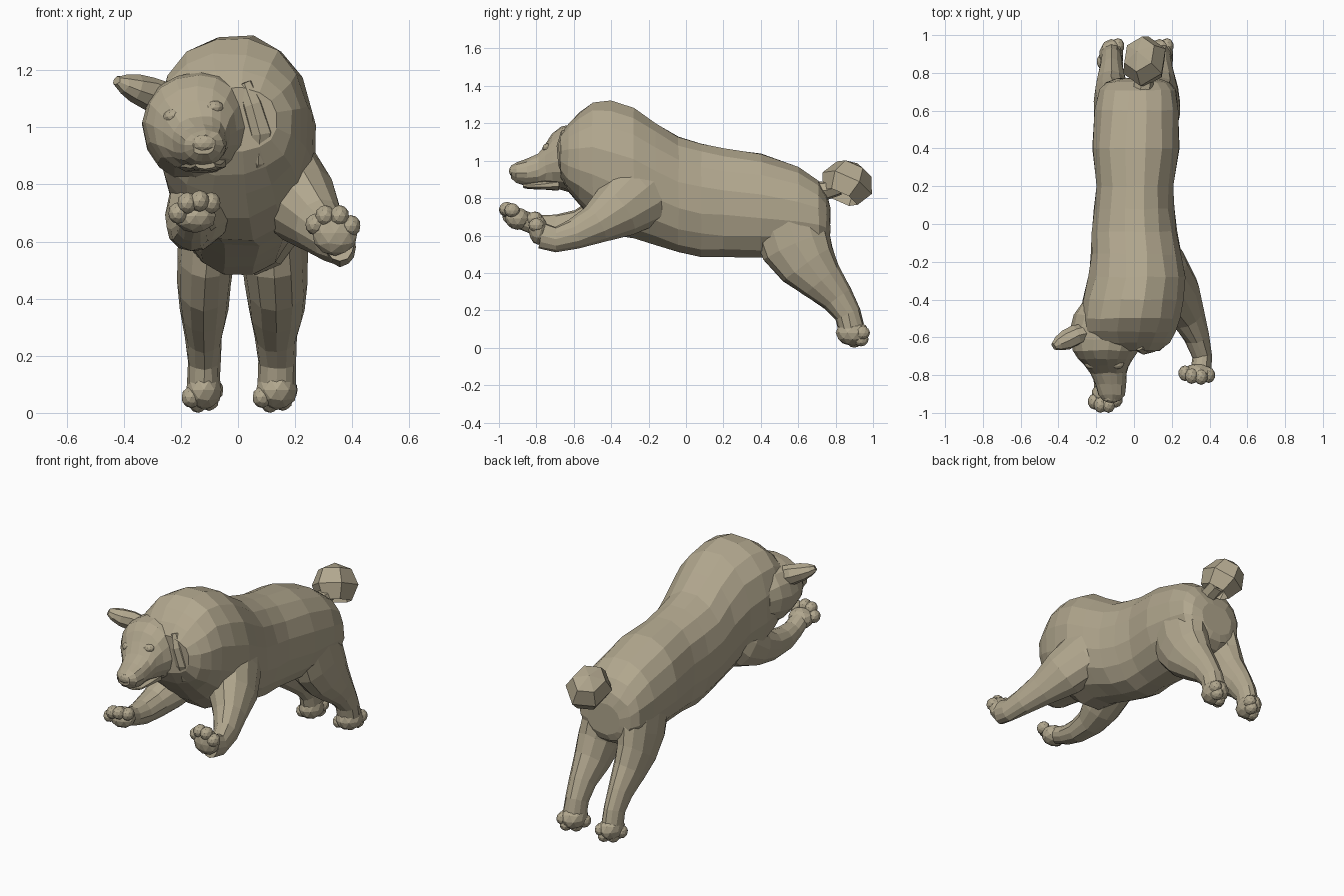
import bpy, bmesh, math, random
from mathutils import Vector, Matrix
from mathutils.bvhtree import BVHTree

random.seed(4)
fur = bpy.data.materials.new("fur")
fur.diffuse_color = (0.44, 0.385, 0.27, 1)
parts = []


def finish(name, bm):
    bmesh.ops.recalc_face_normals(bm, faces=bm.faces)
    me = bpy.data.meshes.new(name)
    bm.to_mesh(me)
    bm.free()
    me.materials.append(fur)
    ob = bpy.data.objects.new(name, me)
    bpy.context.collection.objects.link(ob)
    parts.append(ob)
    return ob


def skin(name, rings, jitter):
    """Bridge rings of points and cap both ends."""
    bm = bmesh.new()
    rows = [[bm.verts.new(p + Vector([random.uniform(-jitter, jitter) for _ in range(3)]))
             for p in r] for r in rings]
    n = len(rows[0])
    for a, b in zip(rows, rows[1:]):
        for i in range(n):
            j = (i + 1) % n
            bm.faces.new((a[i], a[j], b[j], b[i]))
    bm.faces.new(rows[0])
    bm.faces.new(rows[-1])
    return finish(name, bm)


def upright_loft(name, sections, n=16, power=2.2, roll=0, jitter=0.004):
    """Sections (y, x centre, half width, z bottom, z top) in upright planes."""
    rings = []
    for y, x, w, zb, zt in sections:
        ring = []
        for i in range(n):
            a = 2 * math.pi * (i + 0.5) / n
            c, s = math.cos(a), math.sin(a)
            p = Vector((math.copysign(abs(c) ** (2 / power), c) * w, 0,
                        math.copysign(abs(s) ** (2 / power), s) * (zt - zb) / 2))
            p.rotate(Matrix.Rotation(roll, 3, 'Y'))
            ring.append(p + Vector((x, y, (zb + zt) / 2)))
        rings.append(ring)
    return skin(name, rings, jitter)


def limb(name, sections, n=12, jitter=0.003):
    """Sections (x, y, z, side radius, depth radius) square to the path."""
    pts = [Vector(s[:3]) for s in sections]
    rings = []
    for k, s in enumerate(sections):
        t = (pts[min(k + 1, len(pts) - 1)] - pts[max(k - 1, 0)]).normalized()
        ref = Vector((0, 1, 0)) if abs(t.x) > 0.8 else Vector((1, 0, 0))
        side = (ref - t * ref.dot(t)).normalized()
        up = side.cross(t)
        rings.append([pts[k] + side * s[3] * math.cos(2 * math.pi * i / n)
                      + up * s[4] * math.sin(2 * math.pi * i / n) for i in range(n)])
    return skin(name, rings, jitter)


def ball(name, loc, size, rot=(0, 0, 0)):
    bm = bmesh.new()
    bmesh.ops.create_icosphere(bm, subdivisions=2, radius=1)
    ob = finish(name, bm)
    ob.location, ob.scale, ob.rotation_euler = loc, size, rot


# Torso with rump, sloping back, high shoulders and mane
upright_loft("body", [
    (0.77, 0.02, 0.11, 0.57, 0.76), (0.75, 0.02, 0.17, 0.53, 0.83),
    (0.71, 0.02, 0.205, 0.50, 0.90),
    (0.60, 0.015, 0.224, 0.485, 0.97), (0.40, 0.01, 0.232, 0.48, 1.04),
    (0.20, 0.005, 0.208, 0.48, 1.07), (0.08, 0.0, 0.215, 0.48, 1.095),
    (-0.04, 0.003, 0.228, 0.505, 1.13), (-0.16, 0.012, 0.242, 0.54, 1.205),
    (-0.28, 0.015, 0.258, 0.58, 1.285), (-0.40, -0.005, 0.27, 0.60, 1.325),
    (-0.50, -0.02, 0.268, 0.68, 1.315), (-0.57, -0.03, 0.255, 0.76, 1.26),
    (-0.63, -0.03, 0.22, 0.83, 1.20), (-0.67, -0.02, 0.16, 0.91, 1.14)])

# Head with ruff, brow and muzzle, slightly rolled
upright_loft("head", [
    (-0.42, -0.10, 0.18, 0.84, 1.16), (-0.48, -0.12, 0.20, 0.82, 1.19),
    (-0.55, -0.135, 0.198, 0.81, 1.195), (-0.61, -0.14, 0.192, 0.825, 1.195),
    (-0.67, -0.15, 0.17, 0.845, 1.18), (-0.715, -0.15, 0.148, 0.855, 1.14),
    (-0.75, -0.145, 0.12, 0.865, 1.095), (-0.79, -0.135, 0.095, 0.865, 1.04),
    (-0.85, -0.125, 0.083, 0.865, 1.01), (-0.905, -0.12, 0.068, 0.88, 0.99),
    (-0.935, -0.12, 0.04, 0.905, 0.97)], roll=math.radians(-10))
upright_loft("lower_jaw", [
    (-0.68, -0.13, 0.09, 0.84, 0.91), (-0.77, -0.12, 0.07, 0.845, 0.89),
    (-0.84, -0.115, 0.055, 0.847, 0.88), (-0.87, -0.115, 0.035, 0.855, 0.88)],
    n=10, jitter=0.002)
ball("nose", (-0.12, -0.925, 0.945), (0.045, 0.022, 0.03))
for side, x, z in (("left", -0.228, 1.04), ("right", -0.085, 1.068)):
    ball(side + "_eye", (x, -0.738, z), (0.035, 0.03, 0.025), (0, math.radians(-10), 0))

# Ears: one held out, one folded against the mane
limb("raised_ear", [
    (-0.24, -0.57, 1.09, 0.045, 0.06), (-0.31, -0.59, 1.12, 0.055, 0.06),
    (-0.36, -0.615, 1.137, 0.055, 0.05), (-0.40, -0.635, 1.152, 0.04, 0.035),
    (-0.425, -0.65, 1.163, 0.02, 0.016)], n=8)
limb("folded_ear", [
    (0.02, -0.64, 1.15, 0.03, 0.03), (0.05, -0.655, 1.08, 0.04, 0.035),
    (0.08, -0.65, 0.98, 0.045, 0.035), (0.07, -0.62, 0.88, 0.03, 0.025),
    (0.05, -0.59, 0.83, 0.012, 0.012)], n=8)

# Front legs stretched forward, each with a curled paw
limb("left_front_leg", [
    (-0.09, -0.26, 0.84, 0.10, 0.14), (-0.12, -0.36, 0.75, 0.125, 0.16),
    (-0.145, -0.47, 0.685, 0.11, 0.115), (-0.165, -0.58, 0.65, 0.088, 0.088),
    (-0.165, -0.70, 0.64, 0.07, 0.07), (-0.16, -0.80, 0.655, 0.058, 0.055),
    (-0.155, -0.88, 0.685, 0.055, 0.05)])
limb("right_front_leg", [
    (0.11, -0.13, 0.92, 0.10, 0.16), (0.155, -0.24, 0.83, 0.13, 0.20),
    (0.22, -0.37, 0.73, 0.135, 0.155), (0.285, -0.49, 0.655, 0.092, 0.105),
    (0.335, -0.60, 0.605, 0.068, 0.08), (0.36, -0.70, 0.58, 0.052, 0.068),
    (0.355, -0.77, 0.60, 0.055, 0.07)])
paws = {
    "left_front": ((-0.15, -0.90, 0.69), (0.075, 0.068, 0.06),
                   [(-0.21, -0.94, 0.70), (-0.178, -0.958, 0.735),
                    (-0.135, -0.958, 0.742), (-0.095, -0.93, 0.735)]),
    "right_front": ((0.34, -0.79, 0.63), (0.082, 0.052, 0.08),
                    [(0.27, -0.79, 0.66), (0.305, -0.805, 0.69),
                     (0.355, -0.81, 0.69), (0.395, -0.80, 0.655)]),
}

# Hind legs pushed back, mirrored with a slightly broader right side
for name, s, k, off in (("left", -1, 0.87, 0.0), ("right", 1, 1.0, 0.015)):
    limb(name + "_hind_leg", [(s * x + off, y, z, r * k, d) for x, y, z, r, d in [
        (0.085, 0.53, 0.80, 0.10, 0.13), (0.10, 0.55, 0.67, 0.118, 0.195),
        (0.112, 0.59, 0.55, 0.116, 0.192),
        (0.12, 0.65, 0.45, 0.11, 0.16), (0.12, 0.725, 0.36, 0.098, 0.12),
        (0.12, 0.81, 0.265, 0.074, 0.087), (0.12, 0.865, 0.18, 0.066, 0.07),
        (0.12, 0.89, 0.08, 0.066, 0.07)]])
    cx = s * 0.12 + off
    paws[name + "_hind"] = ((cx, 0.89, 0.08), (0.075 * k, 0.09, 0.07),
                            [(cx + dx * k, y, z) for dx, y, z in [
                                (-0.05, 0.86, 0.055), (-0.022, 0.90, 0.038),
                                (0.022, 0.935, 0.045), (0.04, 0.942, 0.08)]])

# Paws: a palm and four toes
for name, (centre, size, toes) in paws.items():
    ball(name + "_paw", centre, size)
    for i, toe in enumerate(toes):
        ball(f"{name}_toe_{i + 1}", toe, (0.035, 0.042, 0.038))

# Curled tail: a faceted ball with a dented underside, on a short root
bm = bmesh.new()
bmesh.ops.create_uvsphere(bm, u_segments=6, v_segments=4, radius=1)
low = [f for f in bm.faces if f.calc_center_median().normalized().z < -0.75]
bmesh.ops.inset_region(bm, faces=low, thickness=0.12)
for v in {v for f in low for v in f.verts}:
    v.co.z += 0.5
tail = finish("curled_tail", bm)
tail.location, tail.scale = (0.055, 0.862, 0.88), (0.125, 0.145, 0.125)
tail.rotation_euler = (math.radians(-25), math.radians(-20), 0)
limb("tail_root", [(0.04, 0.66, 0.83, 0.06, 0.06), (0.05, 0.75, 0.84, 0.055, 0.05),
                   (0.055, 0.82, 0.86, 0.05, 0.045)], n=7)

# Trim faces buried inside neighbouring parts
bpy.context.view_layer.update()
solids = []
for ob in parts:
    pts = [ob.matrix_world @ v.co for v in ob.data.vertices]
    solids.append((pts, BVHTree.FromPolygons(pts, [p.vertices[:] for p in ob.data.polygons])))


def inside(tree, p):
    ray, hits = Vector((0.31, 0.17, 0.93)).normalized(), 0
    hit = tree.ray_cast(p, ray)
    while hit[0] is not None:
        hits += 1
        hit = tree.ray_cast(hit[0] + ray * 1e-5, ray)
    return hits % 2 == 1


for a, ob in enumerate(parts):
    owners = [{b for b, s in enumerate(solids) if b != a and inside(s[1], p)}
              for p in solids[a][0]]
    bm = bmesh.new()
    bm.from_mesh(ob.data)
    buried = [f for f in bm.faces if set.intersection(*[owners[v.index] for v in f.verts])]
    bmesh.ops.delete(bm, geom=buried, context='FACES')
    bm.to_mesh(ob.data)
    bm.free()
